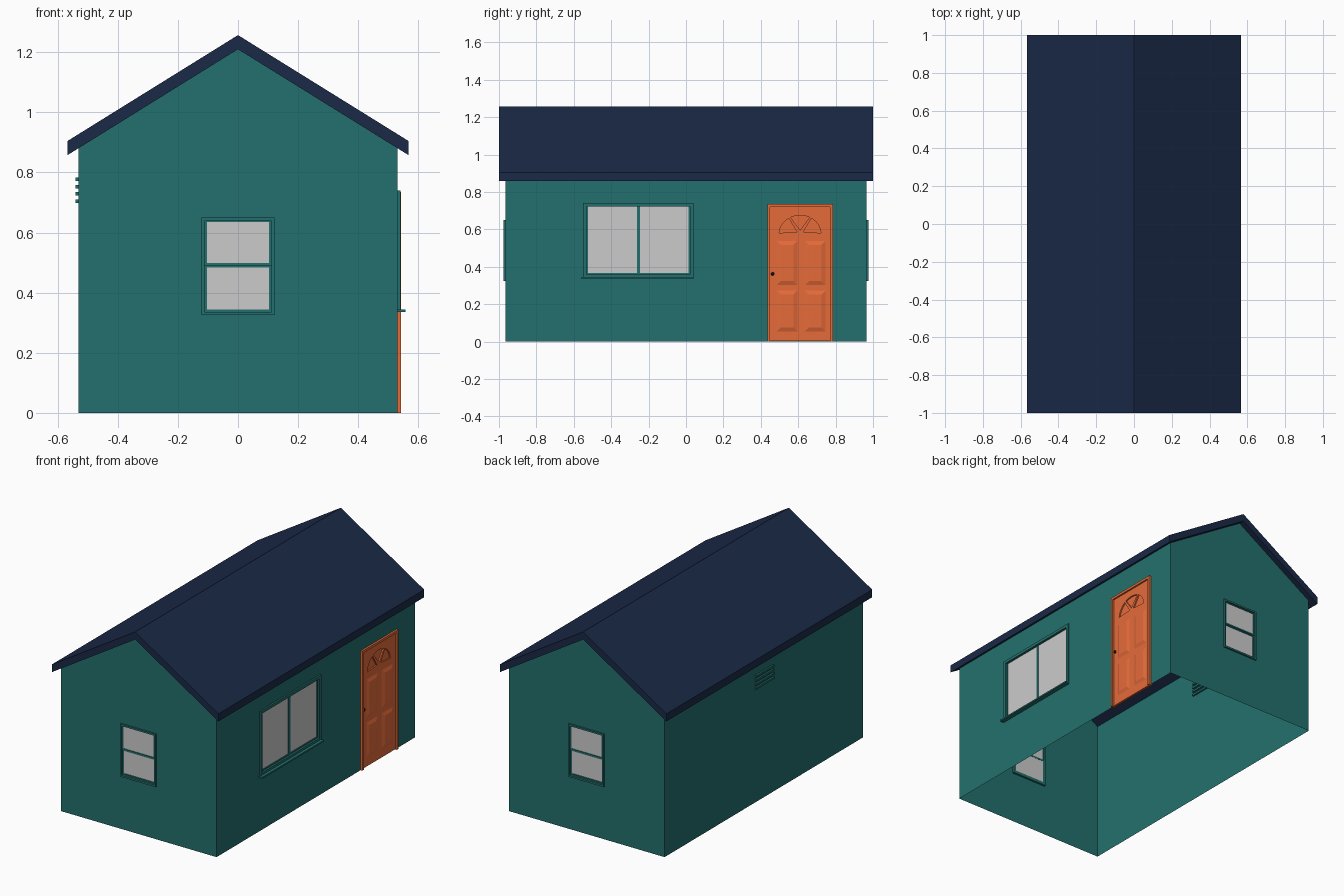
import bpy, bmesh, math
from mathutils import Matrix

if "Cube" in bpy.data.objects:
    bpy.data.objects.remove(bpy.data.objects["Cube"])

W, L = 0.53, 0.965            # wall half width / half length
EAVE, RIDGE = 0.881, 1.21

def material(name, rgb):
    m = bpy.data.materials.new(name)
    m.diffuse_color = (*rgb, 1)
    m.use_nodes = True
    m.node_tree.nodes["Principled BSDF"].inputs["Base Color"].default_value = m.diffuse_color
    return m

TEAL = material("teal_paint", (0.0165, 0.163, 0.153))
NAVY = material("navy_roofing", (0.0105, 0.022, 0.063))
ORANGE = material("orange_paint", (0.78, 0.147, 0.042))
BLACK = material("black_metal", (0.006, 0.006, 0.007))

def side(u, d, origin):
    """Matrix mapping (across, up, outward) onto one wall."""
    m = Matrix((u, (0, 0, 1), d)).transposed().to_4x4()
    m.translation = origin
    return m

FRONT = side((1, 0, 0), (0, -1, 0), (0, -L, 0))
BACK = side((-1, 0, 0), (0, 1, 0), (0, L, 0))
RIGHT = side((0, 1, 0), (1, 0, 0), (W, 0, 0))
LEFT = side((0, -1, 0), (-1, 0, 0), (-W, 0, 0))

def finish(name, bm, mat, frame=None):
    if frame is not None:
        bm.transform(frame)
    me = bpy.data.meshes.new(name)
    bm.to_mesh(me)
    bm.free()
    ob = bpy.data.objects.new(name, me)
    bpy.context.collection.objects.link(ob)
    if mat:
        me.materials.append(mat)
    return ob

def rect(u0, v0, u1, v1):
    return [(u0, v0), (u1, v0), (u1, v1), (u0, v1)]

def inset(r, t):
    (u0, v0), _, (u1, v1), _ = r
    return rect(u0 + t, v0 + t, u1 - t, v1 - t)

def sheet(bm, outline, holes=(), d=0.0, depth=0.0):
    """Flat outline with holes, optionally thickened outwards."""
    edges = []
    for loop in (outline, *holes):
        vs = [bm.verts.new((u, v, d)) for u, v in loop]
        edges += [bm.edges.new((vs[i - 1], vs[i])) for i in range(len(vs))]
    geo = bmesh.ops.triangle_fill(bm, edges=edges, use_beauty=True, normal=(0, 0, 1))["geom"]
    faces = [f for f in geo if isinstance(f, bmesh.types.BMFace)]
    for f in faces:
        f.normal_update()
        if f.normal.z < 0:
            f.normal_flip()
    if depth:
        ext = bmesh.ops.extrude_face_region(bm, geom=faces, use_keep_orig=True)["geom"]
        bmesh.ops.translate(bm, vec=(0, 0, depth), verts=[g for g in ext if isinstance(g, bmesh.types.BMVert)])
        bmesh.ops.recalc_face_normals(bm, faces=bm.faces[:])

def plate(name, frame, mat, outline, holes=(), d=0.0, depth=0.01):
    bm = bmesh.new()
    sheet(bm, outline, holes, d, depth)
    return finish(name, bm, mat, frame)

def frustum(name, frame, mat, r, t, d0, d1):
    bm = bmesh.new()
    a = [bm.verts.new((u, v, d0)) for u, v in r]
    b = [bm.verts.new((u, v, d1)) for u, v in inset(r, t)]
    bm.faces.new(b)
    for i in range(4):
        bm.faces.new((a[i - 1], a[i], b[i], b[i - 1]))
    return finish(name, bm, mat, frame)

# Openings
GABLE_WIN = rect(-0.122, 0.325, 0.122, 0.65)
SIDE_WIN = rect(-0.55, 0.34, 0.04, 0.74)
D0, D1, DTOP = 0.435, 0.785, 0.735

# Walls: thin open shell with cut openings
bm = bmesh.new()
gable = [(-W, 0), (W, 0), (W, EAVE), (0, RIDGE), (-W, EAVE)]
door_side = [(-L, 0), (D0 + .01, 0), (D0 + .01, DTOP - .01), (D1 - .01, DTOP - .01),
             (D1 - .01, 0), (L, 0), (L, EAVE), (-L, EAVE)]
for frame, outline, holes in ((FRONT, gable, [inset(GABLE_WIN, .01)]),
                              (BACK, gable, [inset(GABLE_WIN, .01)]),
                              (RIGHT, door_side, [inset(SIDE_WIN, .01)]),
                              (LEFT, rect(-L, 0, L, EAVE), [])):
    part = bmesh.new()
    sheet(part, outline, holes)
    part.transform(frame)
    tmp = bpy.data.meshes.new("tmp")
    part.to_mesh(tmp)
    part.free()
    bm.from_mesh(tmp)
    bpy.data.meshes.remove(tmp)
bmesh.ops.remove_doubles(bm, verts=bm.verts[:], dist=1e-4)
finish("walls", bm, TEAL)

# Roof: solid chevron profile running the full length
chevron = [(-.567, .858), (0, RIDGE), (.567, .858), (.567, .905), (0, 1.257), (-.567, .905)]
plate("roof", side((1, 0, 0), (0, -1, 0), (0, 0, 0)), NAVY, chevron, d=-1, depth=2)

# Double-hung windows in both gables
for label, frame in (("front", FRONT), ("back", BACK)):
    plate(label + "_window_casing", frame, TEAL, GABLE_WIN, [inset(GABLE_WIN, .011)], -.012, .022)
    for part, r, d in (("upper", rect(-.112, .490, .112, .643), -.006),
                       ("lower", rect(-.112, .335, .112, .492), -.011)):
        plate(f"{label}_window_{part}_sash", frame, TEAL, r, [inset(r, .0085)], d, .008)
        plate(f"{label}_window_{part}_glass", frame, None, inset(r, .008), d=d + .001, depth=.003)

# Wide two-pane window on the right side, with sill
plate("side_window_casing", RIGHT, TEAL, SIDE_WIN, [inset(SIDE_WIN, .018)], -.012, .022)
for label, r in (("front", rect(-.534, .357, -.253, .731)), ("rear", rect(-.255, .357, .024, .731))):
    plate(f"side_window_{label}_sash", RIGHT, TEAL, r, [inset(r, .0095)], -.01, .009)
    plate(f"side_window_{label}_glass", RIGHT, None, inset(r, .009), d=-.008, depth=.003)
plate("side_window_sill", RIGHT, TEAL, rect(-.56, .335, .04, .344), d=-.005, depth=.033)

# Door frame
T = .015
plate("door_frame", RIGHT, ORANGE,
      [(D0, 0), (D0 + T, 0), (D0 + T, DTOP - T), (D1 - T, DTOP - T),
       (D1 - T, 0), (D1, 0), (D1, DTOP), (D0, DTOP)], d=-.015, depth=.027)

# Door leaf with a recessed three-part fan
MID = (D0 + D1) / 2
fan = []
for k in range(3):
    a0, a1 = math.radians(60 * k + 3), math.radians(60 * k + 57)
    am = (a0 + a1) / 2
    base = (MID + .02 * math.cos(am), .578 + .018 * math.sin(am))
    arc = [(MID + .112 * math.cos(a0 + (a1 - a0) * i / 4),
            .575 + .1 * math.sin(a0 + (a1 - a0) * i / 4)) for i in range(5)]
    fan.append([base] + arc)
leaf = rect(D0 + T, .002, D1 - T, DTOP - T)
plate("door_leaf", RIGHT, ORANGE, leaf, fan, -.006, .008)
plate("door_backing", RIGHT, ORANGE, leaf, d=-.012, depth=.005)

# Raised bevelled door panels
for row, (v0, v1) in (("lower", (.055, .272)), ("upper", (.303, .537))):
    for col, u0 in (("left", .487), ("right", .637)):
        frustum(f"door_panel_{row}_{col}", RIGHT, ORANGE, rect(u0, v0, u0 + .108, v1), .02, .002, .009)

# Door knob
bm = bmesh.new()
bmesh.ops.create_uvsphere(bm, u_segments=12, v_segments=8, radius=.009,
                          matrix=Matrix.Translation((.463, .362, .003)))
knob = finish("door_knob", bm, BLACK, RIGHT)
knob.data.shade_smooth()

# Louvre vent slats on the left wall, passing through it
for i in range(4):
    z = .704 + .0245 * i
    plate(f"vent_slat_{i + 1}", LEFT, TEAL, rect(-.088, z - .006, .088, z + .006), d=-.01, depth=.02)
